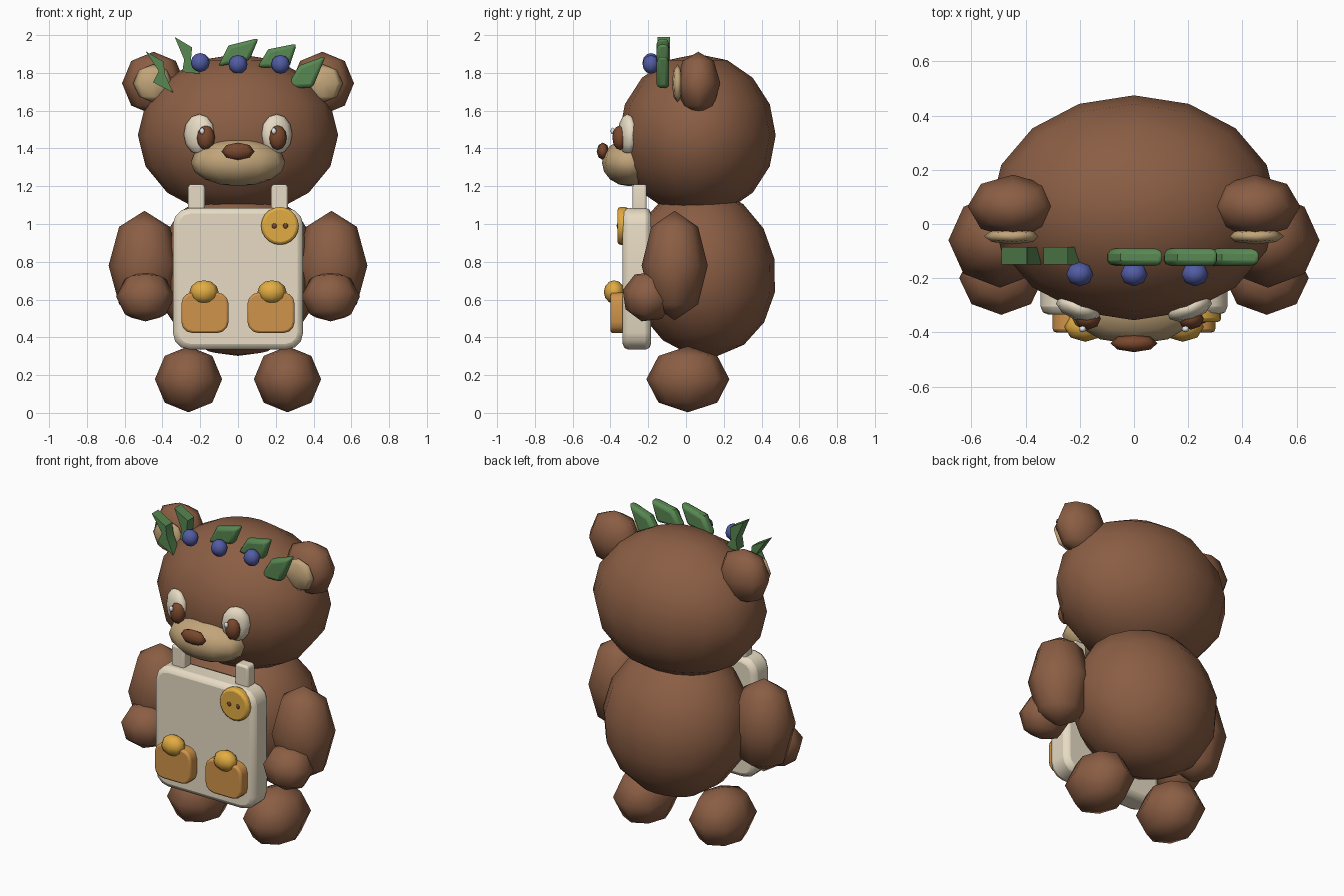
import bpy, bmesh
from math import radians, pi
from mathutils import Matrix

cube = bpy.data.objects.get("Cube")
if cube:
    bpy.data.objects.remove(cube, do_unlink=True)


def material(name, rgb):
    lin = [((c / 255 + 0.055) / 1.055) ** 2.4 for c in rgb] + [1]
    m = bpy.data.materials.new(name)
    m.use_nodes = True
    m.diffuse_color = lin
    m.node_tree.nodes["Principled BSDF"].inputs["Base Color"].default_value = lin
    return m


FUR = material("brown fur", (139, 94, 68))
TAN = material("tan muzzle", (194, 165, 122))
CREAM = material("cream cloth", (232, 220, 196))
DARK = material("dark brown", (122, 72, 44))
ORANGE = material("orange pocket", (208, 148, 74))
GOLD = material("gold", (226, 172, 66))
GREEN = material("leaf green", (88, 136, 82))
BLUE = material("berry blue", (82, 92, 164))
WHITE = material("glint white", (240, 240, 240))


def finish(bm, name, mat, angle=None):
    bmesh.ops.recalc_face_normals(bm, faces=bm.faces)
    me = bpy.data.meshes.new(name)
    bm.to_mesh(me)
    bm.free()
    me.materials.append(mat)
    ob = bpy.data.objects.new(name, me)
    bpy.context.collection.objects.link(ob)
    bpy.context.view_layer.objects.active = ob
    for o in bpy.context.selected_objects:
        o.select_set(False)
    ob.select_set(True)
    if angle:
        bpy.ops.object.shade_smooth_by_angle(angle=radians(angle))
    else:
        bpy.ops.object.shade_smooth()
    return ob


def ball(name, mat, loc, size, seg=8, rings=4, rot=(0, 0)):
    """Ellipsoid, rot = tilt about x and turn about z in degrees."""
    bm = bmesh.new()
    bmesh.ops.create_uvsphere(bm, u_segments=seg, v_segments=rings, radius=1)
    turn = Matrix.Rotation(radians(rot[1]), 4, 'Z') @ Matrix.Rotation(radians(rot[0]), 4, 'X')
    bm.transform(Matrix.Translation(loc) @ turn @ Matrix.Diagonal((*size, 1)))
    return finish(bm, name, mat)


def bevel(ob, width, segments):
    mod = ob.modifiers.new("soft edges", 'BEVEL')
    mod.width, mod.segments = width, segments
    mod.limit_method = 'ANGLE'
    mod.angle_limit = radians(50)


def plate(name, mat, outline, y0, y1, width=0, segments=2):
    """Outline in x, z extruded from y0 to y1."""
    bm = bmesh.new()
    face = bm.faces.new([bm.verts.new((x, y0, z)) for x, z in outline])
    out = bmesh.ops.extrude_face_region(bm, geom=[face])
    for v in out["geom"]:
        if isinstance(v, bmesh.types.BMVert):
            v.co.y = y1
    ob = finish(bm, name, mat, 40)
    if width:
        bevel(ob, width, segments)
    return ob


def panel(name, mat, x, z, w, h, y0, y1, corner, width):
    """Rectangular plate with rounded corners and soft rims."""
    bm = bmesh.new()
    bmesh.ops.create_cube(bm, size=1)
    bm.transform(Matrix.Translation((x, (y0 + y1) / 2, z)) @ Matrix.Diagonal((w, y1 - y0, h, 1)))
    edges = [e for e in bm.edges if abs(e.verts[0].co.y - e.verts[1].co.y) > 1e-4]
    bmesh.ops.bevel(bm, geom=edges, offset=corner, segments=3, profile=0.5, affect='EDGES')
    ob = finish(bm, name, mat, 40)
    bevel(ob, width, 2)
    return ob


# Head and body
ball("head", FUR, (0, 0.06, 1.47), (0.53, 0.415, 0.43), 16, 8)
ball("body", FUR, (0, 0.09, 0.745), (0.44, 0.385, 0.45), 16, 8, (10, 0))

# Paired limbs, ears and eyes
for side, s in (("left", 1), ("right", -1)):
    ball(side + "_ear", FUR, (s * 0.447, 0.065, 1.745), (0.167, 0.117, 0.167))
    ball(side + "_inner_ear", TAN, (s * 0.45, -0.045, 1.745), (0.105, 0.03, 0.1))
    ball(side + "_arm", FUR, (s * 0.495, -0.06, 0.78), (0.19, 0.175, 0.29))
    ball(side + "_paw", FUR, (s * 0.49, -0.2, 0.615), (0.155, 0.14, 0.135), rot=(-15, 0))
    ball(side + "_foot", FUR, (s * 0.262, 0.01, 0.178), (0.178, 0.22, 0.175))
    ball(side + "_eye_white", CREAM, (s * 0.205, -0.31, 1.475), (0.087, 0.045, 0.107), 10, 6, (0, s * 20))
    px = s * 0.19 + 0.02
    ball(side + "_pupil", DARK, (px, -0.35, 1.457), (0.048, 0.04, 0.065), 8, 6)
    ball(side + "_eye_glint", WHITE, (s * 0.19, -0.388, 1.492), (0.014, 0.012, 0.018))

# Muzzle and nose
ball("muzzle", TAN, (0, -0.3, 1.325), (0.25, 0.145, 0.125), 12, 8)
ball("nose", DARK, (0, -0.44, 1.385), (0.087, 0.033, 0.046), 8, 4)

# Apron with straps, pockets and knobs
panel("apron", CREAM, 0, 0.71, 0.69, 0.75, -0.335, -0.185, 0.09, 0.03)
for side, s in (("left", 1), ("right", -1)):
    panel(side + "_strap", CREAM, s * 0.22, 1.11, 0.09, 0.2, -0.283, -0.208, 0.02, 0.012)
    panel(side + "_pocket", ORANGE, s * 0.175, 0.53, 0.25, 0.215, -0.4, -0.32, 0.06, 0.012)
    ball(side + "_knob", GOLD, (s * 0.18, -0.38, 0.64), (0.077, 0.055, 0.062), 8, 6)

# Button with two holes
bm = bmesh.new()
bmesh.ops.create_cone(bm, cap_ends=True, segments=20, radius1=0.1, radius2=0.1, depth=0.055)
bm.transform(Matrix.Translation((0.222, -0.335, 0.99)) @ Matrix.Rotation(pi / 2, 4, 'X'))
bevel(finish(bm, "button", GOLD, 40), 0.015, 2)
for s in (-1, 1):
    ball("button_hole", DARK, (0.222 + s * 0.03, -0.362, 0.99), (0.014, 0.005, 0.014), 8, 6)

# Leaf crown: three broad leaves and two pinched ones
broad = [
    [(-0.105, 1.835), (-0.05, 1.945), (0.11, 1.985), (0.06, 1.865)],
    [(0.103, 1.83), (0.16, 1.925), (0.312, 1.955), (0.27, 1.825)],
    [(0.255, 1.72), (0.325, 1.84), (0.465, 1.89), (0.395, 1.72)],
]
for pts in broad:
    plate("broad_leaf", GREEN, pts, -0.155, -0.09, 0.02, 2)
pinched = [
    [(-0.49, 1.915), (-0.395, 1.86), (-0.385, 1.79), (-0.343, 1.695), (-0.45, 1.75), (-0.42, 1.81)],
    [(-0.335, 1.99), (-0.243, 1.935), (-0.25, 1.86), (-0.2, 1.795), (-0.295, 1.805), (-0.285, 1.87)],
]
for pts in pinched:
    plate("pinched_leaf", GREEN, pts, -0.15, -0.085)

# Berries
for x, z in ((-0.2, 1.855), (0, 1.845), (0.225, 1.845)):
    ball("berry", BLUE, (x, -0.185, z), (0.05, 0.045, 0.05), 8, 6)
